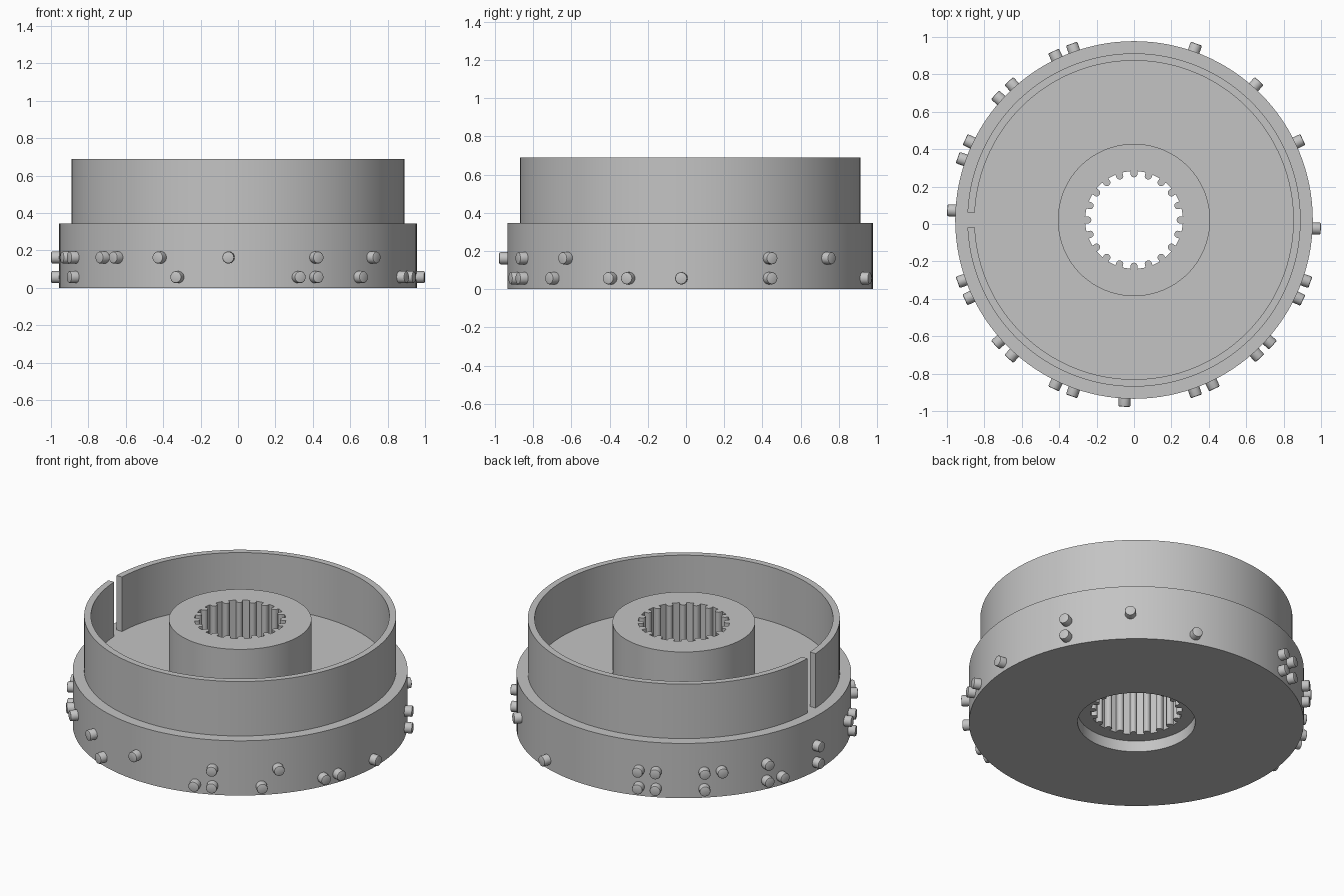
import bpy, bmesh
from math import sin, cos, pi, radians
from mathutils import Matrix, Vector

if "Cube" in bpy.data.objects:
    bpy.data.objects.remove(bpy.data.objects["Cube"], do_unlink=True)

CENTRE_Y = 0.0215
TOP, SHOULDER, HUB_TOP, RECESS = 0.688, 0.345, 0.665, 0.07
TEETH = 20
SEGMENTS = 128

grey = bpy.data.materials.new("plain grey")
grey.use_nodes = True
grey.diffuse_color = (0.55, 0.55, 0.55, 1)
grey.node_tree.nodes["Principled BSDF"].inputs["Base Color"].default_value = grey.diffuse_color


def make_object(name, bm):
    bmesh.ops.recalc_face_normals(bm, faces=bm.faces)
    mesh = bpy.data.meshes.new(name)
    bm.to_mesh(mesh)
    bm.free()
    mesh.materials.append(grey)
    obj = bpy.data.objects.new(name, mesh)
    bpy.context.collection.objects.link(obj)
    obj.location.y = CENTRE_Y
    return obj


def select_only(obj):
    bpy.ops.object.select_all(action='DESELECT')
    obj.select_set(True)
    bpy.context.view_layer.objects.active = obj


def smooth(obj):
    select_only(obj)
    bpy.ops.object.shade_smooth_by_angle(angle=radians(30))


def lathe(name, profile):
    bm = bmesh.new()
    verts = [bm.verts.new((r, 0, z)) for r, z in profile]
    edges = [bm.edges.new(pair) for pair in zip(verts, verts[1:])]
    bmesh.ops.spin(bm, geom=verts + edges, cent=(0, 0, 0), axis=(0, 0, 1),
                   angle=2 * pi, steps=SEGMENTS, use_merge=True)
    bmesh.ops.remove_doubles(bm, verts=bm.verts, dist=0.0001)
    return make_object(name, bm)


def prism(name, outline, bottom, top):
    bm = bmesh.new()
    face = bm.faces.new([bm.verts.new((x, y, bottom)) for x, y in outline])
    made = bmesh.ops.extrude_face_region(bm, geom=[face])["geom"]
    bmesh.ops.translate(bm, vec=(0, 0, top - bottom),
                        verts=[v for v in made if isinstance(v, bmesh.types.BMVert)])
    return make_object(name, bm)


def cut(target, cutter):
    cutter.hide_render = True
    mod = target.modifiers.new("cut", 'BOOLEAN')
    mod.operation = 'DIFFERENCE'
    mod.solver = 'EXACT'
    mod.object = cutter
    select_only(target)
    bpy.ops.object.modifier_apply(modifier=mod.name)
    bpy.data.objects.remove(cutter, do_unlink=True)


# Drum: stepped body, thin upper wall, central hub and underside recess
drum = lathe("drum_body", [
    (0, HUB_TOP), (0.407, HUB_TOP), (0.407, SHOULDER), (0.852, SHOULDER),
    (0.852, TOP), (0.891, TOP), (0.891, SHOULDER), (0.956, SHOULDER),
    (0.956, 0), (0.336, 0), (0.336, RECESS), (0, RECESS)])

# Splined bore with rounded teeth pointing inwards
ROOT, TIP, HALF = 0.261, 0.228, 0.019
bore = []
for k in range(TEETH):
    turn = Matrix.Rotation(2 * pi * k / TEETH, 2)
    tooth = [Vector((ROOT, -HALF))]
    for i in range(9):
        a = -pi / 2 + pi * i / 8
        tooth.append(Vector((TIP + HALF - HALF * cos(a), HALF * sin(a))))
    tooth.append(Vector((ROOT, HALF)))
    for f in (0.33, 0.67):
        a = HALF / ROOT + f * (2 * pi / TEETH - 2 * HALF / ROOT)
        tooth.append(Vector((ROOT * cos(a), ROOT * sin(a))))
    bore += [turn @ p for p in tooth]
cut(drum, prism("bore_cutter", bore, -0.1, 0.8))

# Narrow slot through the upper wall
slot = [(-0.93, -0.04), (-0.8, -0.04), (-0.8, 0.04), (-0.93, 0.04)]
cut(drum, prism("slot_cutter", slot, SHOULDER, 0.8))
smooth(drum)

# Pins around the lower band, placed by angle in two rows
LOW, HIGH = 0.057, 0.162
low_pins = [-2.7, -19.5, -25.5, -47.7, -64.5, -70.5, -109.5, -154.7,
            25.5, 70.5, 109.5, 115.5, 132, 154.5, 160.5, 177]
high_pins = [-42, -64.5, -93, -115.5, -132, -138, -154.7, -160.5,
             25.5, 48, 109.5, 115.5, 132, 138, 154.5, 177]

bm = bmesh.new()
bmesh.ops.create_cone(bm, cap_ends=True, segments=24, radius1=0.032, radius2=0.032, depth=0.07,
                      matrix=Matrix.Translation((0.965, 0, 0)) @ Matrix.Rotation(pi / 2, 4, 'Y'))
rim = [e for e in bm.edges if all(v.co.x > 0.99 for v in e.verts)]
bmesh.ops.bevel(bm, geom=rim, offset=0.007, segments=2, profile=0.5, affect='EDGES')
first = make_object("pin", bm)
smooth(first)

for row, z, angles in (("low", LOW, low_pins), ("high", HIGH, high_pins)):
    for n, angle in enumerate(angles, 1):
        pin = first.copy()
        pin.name = f"{row}_pin_{n}"
        pin.location.z = z
        pin.rotation_euler.z = radians(angle)
        bpy.context.collection.objects.link(pin)
bpy.data.objects.remove(first, do_unlink=True)
